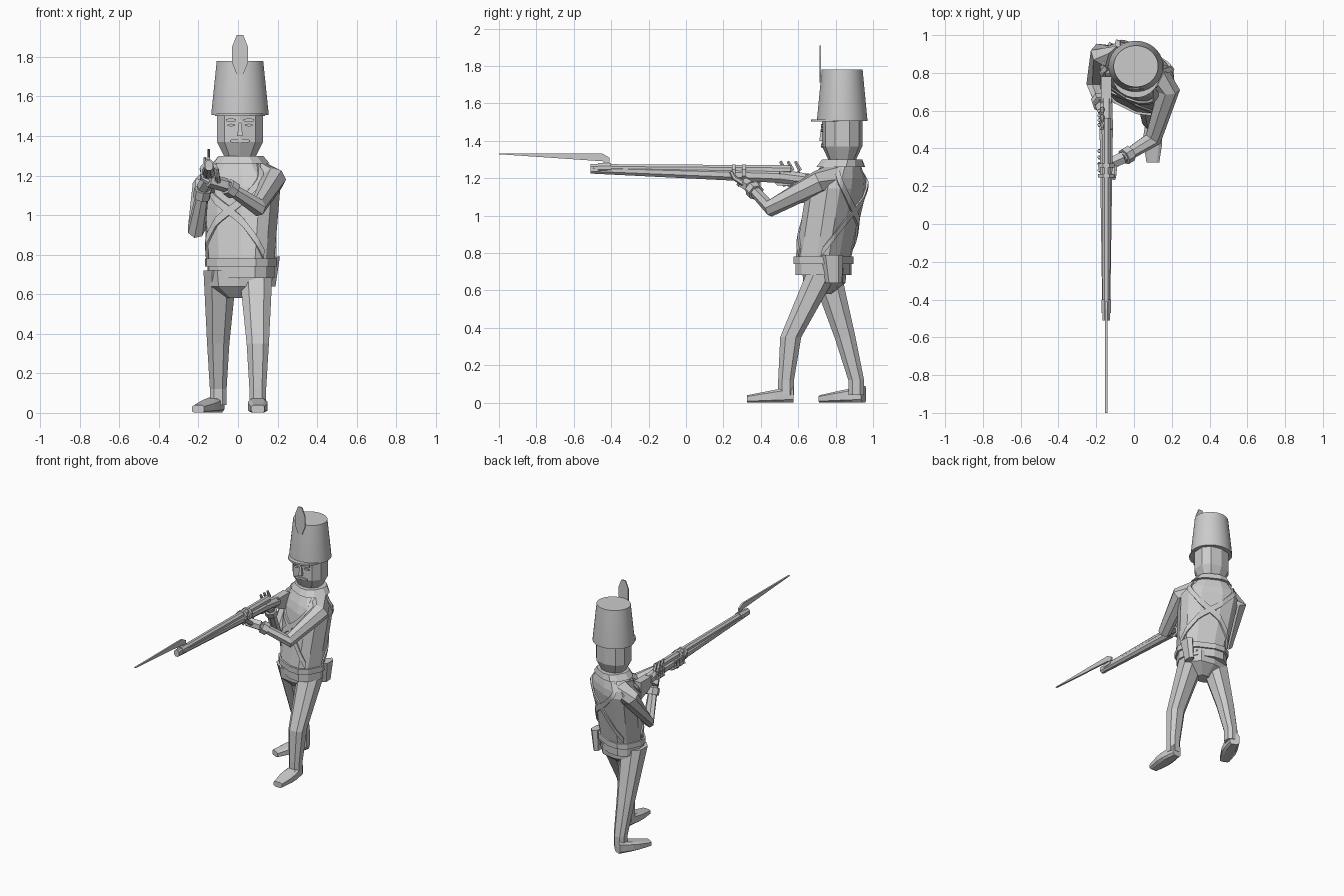
import bpy, bmesh, math
from mathutils import Vector, Matrix

cube = bpy.data.objects.get("Cube")
if cube:
    bpy.data.objects.remove(cube)

COLOUR = (0.6, 0.6, 0.6, 1)
grey = bpy.data.materials.new("plain grey")
grey.use_nodes = True
grey.diffuse_color = COLOUR
grey.node_tree.nodes["Principled BSDF"].inputs["Base Color"].default_value = COLOUR

RIGHT, BACK, UP = Vector((1, 0, 0)), Vector((0, 1, 0)), Vector((0, 0, 1))


def ring(centre, u, v, sides, power=1.0):
    """Ellipse spanned by u and v, squarer as the power drops."""
    points = []
    for i in range(sides):
        angle = math.tau * (i + 0.5) / sides
        c, s = math.cos(angle), math.sin(angle)
        points.append(Vector(centre) + u * math.copysign(abs(c) ** power, c)
                      + v * math.copysign(abs(s) ** power, s))
    return points


def loft(name, rings):
    """Closed skin over a row of matching rings."""
    mesh = bpy.data.meshes.new(name)
    bm = bmesh.new()
    rows = [[bm.verts.new(point) for point in points] for points in rings]
    for low, high in zip(rows, rows[1:]):
        for i in range(len(low)):
            bm.faces.new((low[i - 1], low[i], high[i], high[i - 1]))
    bm.faces.new(rows[0])
    bm.faces.new(rows[-1])
    bmesh.ops.recalc_face_normals(bm, faces=bm.faces)
    bm.to_mesh(mesh)
    bm.free()
    mesh.materials.append(grey)
    obj = bpy.data.objects.new(name, mesh)
    bpy.context.collection.objects.link(obj)
    return obj


def column(name, centres, widths, depth=1.0, sides=8, power=0.8):
    """Stack of level sections; depth is relative to the half width."""
    return loft(name, [ring(centre, RIGHT * width, BACK * width * depth, sides, power)
                       for centre, width in zip(centres, widths)])


def tube(name, path, start, end, sides=6):
    """Limb along a path, with an evenly changing radius."""
    path = [Vector(point) for point in path]
    last = len(path) - 1
    rings = []
    for i, point in enumerate(path):
        along = (path[min(i + 1, last)] - path[max(i - 1, 0)]).normalized()
        side = along.cross(UP)
        side = side.normalized() if side.length > 0.05 else RIGHT
        radius = start + (end - start) * i / last
        rings.append(ring(point, side * radius, side.cross(along) * radius, sides))
    return loft(name, rings)


def plate(name, outline, thickness, axis):
    shift = axis * thickness / 2
    outline = [Vector(point) for point in outline]
    return loft(name, [[p - shift for p in outline], [p + shift for p in outline]])


# Legs and feet, left one striding forward
def leg(label, x, knee, ankle, turn):
    column(label + "_leg", [(x * 0.9, 0.74, 0.72), (x, knee, 0.35), (x, ankle, 0.12), (x, ankle, 0.04)],
           (0.09, 0.06, 0.045, 0.045))
    rings = []
    for step in range(6):
        t = step / 5
        height = 0.045 - 0.025 * t
        width = 0.055 - 0.02 * abs(2 * t - 1)
        rings.append(ring((0, -0.25 * t, height), RIGHT * width, UP * height, 8, 0.5))
    foot = loft(label + "_foot", rings)
    foot.data.transform(Matrix.Translation((x, ankle + 0.04, 0)) @ Matrix.Rotation(turn, 4, "Z"))


leg("left", 0.1, 0.56, 0.535, 0)
leg("right", -0.1, 0.85, 0.91, math.radians(-24))

# Trunk, twisted so the right shoulder is drawn back
WAIST, NECK = 0.78, 1.3
TWIST = Matrix.Rotation(math.radians(-27), 3, "Z")
ACROSS, ALONG = TWIST @ RIGHT, TWIST @ BACK


def trunk_ring(z, lift=0.0):
    """Jacket outline at a height: wider upward, closing in above the shoulders."""
    h = max(0, (z - WAIST) / (NECK - WAIST))
    closing = max(0, h - 0.75) * 4
    width = 0.17 + 0.05 * h - 0.13 * closing + lift
    depth = 0.13 - 0.05 * closing + lift
    return ring((0.015, 0.735 + 0.1 * h, z), ACROSS * width, ALONG * depth, 12, 0.75)


loft("jacket", [trunk_ring(NECK - 0.0515 * i) for i in range(13)])
loft("waist_belt", [trunk_ring(WAIST + dz, 0.012) for dz in (-0.04, 0)])
loft("collar", [trunk_ring(NECK + dz, 0.02) for dz in (-0.04, 0)])
column("trousers_seat", [(0, 0.73, 0.58), (0, 0.74, 0.64), (0, 0.74, 0.72)], (0.06, 0.15, 0.16), 0.75, 10)
column("hip_pouch", [(0.17, 0.79, 0.64), (0.185, 0.78, 0.79)], (0.022, 0.03), 2, 6)


def on_trunk(u, z, lift):
    """Point on the jacket; u counts sides around it."""
    points = trunk_ring(z, lift)
    i = math.floor(u)
    return points[i].lerp(points[i + 1], u - i)


def strap(name, first, last, steps=16, lift=0.01):
    rings = []
    for step in range(steps + 1):
        t = step / steps
        u, low = first + (last - first) * t, WAIST + (NECK - WAIST - 0.08) * t
        high = low + 0.045
        rings.append([on_trunk(u, low, -lift), on_trunk(u, low, lift),
                      on_trunk(u, high, lift), on_trunk(u, high, -lift)])
    loft(name, rings)


# Crossed shoulder straps on the back and the front
for label, side in (("back", 0), ("front", 6)):
    strap(label + "_strap_rising", side + 0.3, side + 4.7)
    strap(label + "_strap_falling", side + 4.7, side + 0.3)

# Head and face
MID = Vector((0.01, 0.835, 0))
column("head", [MID + UP * z for z in (1.25, 1.3, 1.37, 1.53)], (0.07, 0.085, 0.122, 0.122), 0.88, 10, 0.85)
FACE = MID - BACK * 0.108
tube("nose", [FACE + UP * 1.48, FACE + UP * 1.4], 0.006, 0.02, 4)
for label, side in (("left", 1), ("right", -1)):
    for part, out, z, width in (("eye", 0.045, 1.455, 0.022), ("brow", 0.045, 1.48, 0.03),
                                ("moustache", 0.025, 1.375, 0.03)):
        plate(label + "_" + part, ring(FACE + RIGHT * side * out + UP * z,
                                       RIGHT * width, UP * width / 3, 6), 0.009, BACK)

# Tall hat with visor and plume
hat = column("hat", [MID + UP * z for z in (1.505, 1.52, 1.78)], (0.145, 0.145, 0.118), 0.93, 32, 1)
bpy.context.view_layer.objects.active = hat
hat.select_set(True)
bpy.ops.object.shade_smooth_by_angle()
VISOR = MID - BACK * 0.04
column("visor", [VISOR + UP * z for z in (1.502, 1.514)], (0.127, 0.127), 1, 24, 1)
plate("plume", ring(MID - BACK * 0.118 + UP * 1.81, RIGHT * 0.043, UP * 0.108, 8), 0.008, BACK)

# Musket
GUN = Vector((-0.147, 0, 1.2))


def on_gun(y, z=0.0, x=0.0):
    """Point along the musket: distance back, height and offset from its axis."""
    return GUN + Vector((x, y, z))


tube("barrel", [on_gun(-0.51, 0.055), on_gun(0.56, 0.045)], 0.022, 0.026, 8)
tube("stock", [on_gun(-0.51, 0.045), on_gun(0.5, 0.01)], 0.022, 0.038, 8)
tube("grip", [on_gun(0.5, 0.01), on_gun(0.66, -0.01)], 0.038, 0.036, 8)
plate("butt", [on_gun(0.64, 0.02), on_gun(0.78, 0.02), on_gun(0.78, -0.11), on_gun(0.64, -0.05)],
      0.055, RIGHT)
plate("trigger_guard", [on_gun(0.47, -0.02), on_gun(0.49, -0.04),
                        on_gun(0.57, -0.04), on_gun(0.59, -0.02)], 0.012, RIGHT)
for i in range(2):
    y = 0.245 + 0.055 * i
    tube(f"barrel_band_{i}", [on_gun(y, 0.03), on_gun(y + 0.02, 0.03)], 0.046, 0.046, 8)
for i in range(3):
    y = 0.53 + 0.04 * i
    tube(f"lock_piece_{i}", [on_gun(y, 0.04, -0.02), on_gun(y - 0.025, 0.09, -0.02)], 0.012, 0.008, 5)

# Bayonet with its bent neck
plate("bayonet_blade", [on_gun(-1, 0.128), on_gun(-0.44, 0.09), on_gun(-0.41, 0.11),
                        on_gun(-0.45, 0.133), on_gun(-1, 0.132)], 0.012, RIGHT)
plate("bayonet_neck", [on_gun(-0.44, 0.06), on_gun(-0.41, 0.06), on_gun(-0.41, 0.11),
                       on_gun(-0.44, 0.1)], 0.012, RIGHT)
tube("bayonet_socket", [on_gun(-0.47, 0.056), on_gun(-0.4, 0.056)], 0.027, 0.027, 8)


# Arms: sleeve, cuff and palm follow the same joints
def arm(label, root, shoulder, elbow, wrist, palm):
    elbow, wrist = Vector(elbow), Vector(wrist)
    tube(label + "_sleeve", [root, shoulder, elbow, wrist], 0.08, 0.03, 7)
    tube(label + "_cuff", [elbow.lerp(wrist, 0.75), elbow.lerp(wrist, 0.95)], 0.045, 0.045, 7)
    tube(label + "_palm", [wrist, wrist.lerp(palm, 0.5), palm], 0.036, 0.034)


arm("left", (0.1, 0.8, 1.2), (0.18, 0.71, 1.18), (0.1, 0.45, 1.04), (-0.06, 0.35, 1.15),
    on_gun(0.31, -0.025))
arm("right", (-0.1, 0.87, 1.2), (-0.17, 0.9, 1.15), (-0.21, 0.74, 0.93), (-0.175, 0.63, 1.14),
    on_gun(0.57, -0.015))

# Fingers wrapped around the musket
tube("left_thumb", [on_gun(0.31, -0.03, 0.045), on_gun(0.26, 0, 0.042), on_gun(0.24, 0.035, 0.04)], 0.016, 0.01)
for label, start, gap in (("left", 0.285, 0.034), ("right", 0.525, 0.025)):
    for i in range(4):
        y = start + gap * i
        tube(f"{label}_finger_{i}", [on_gun(y, -0.035), on_gun(y, -0.015, -0.036),
                                     on_gun(y, 0.035, -0.038)], 0.014, 0.01, 5)
